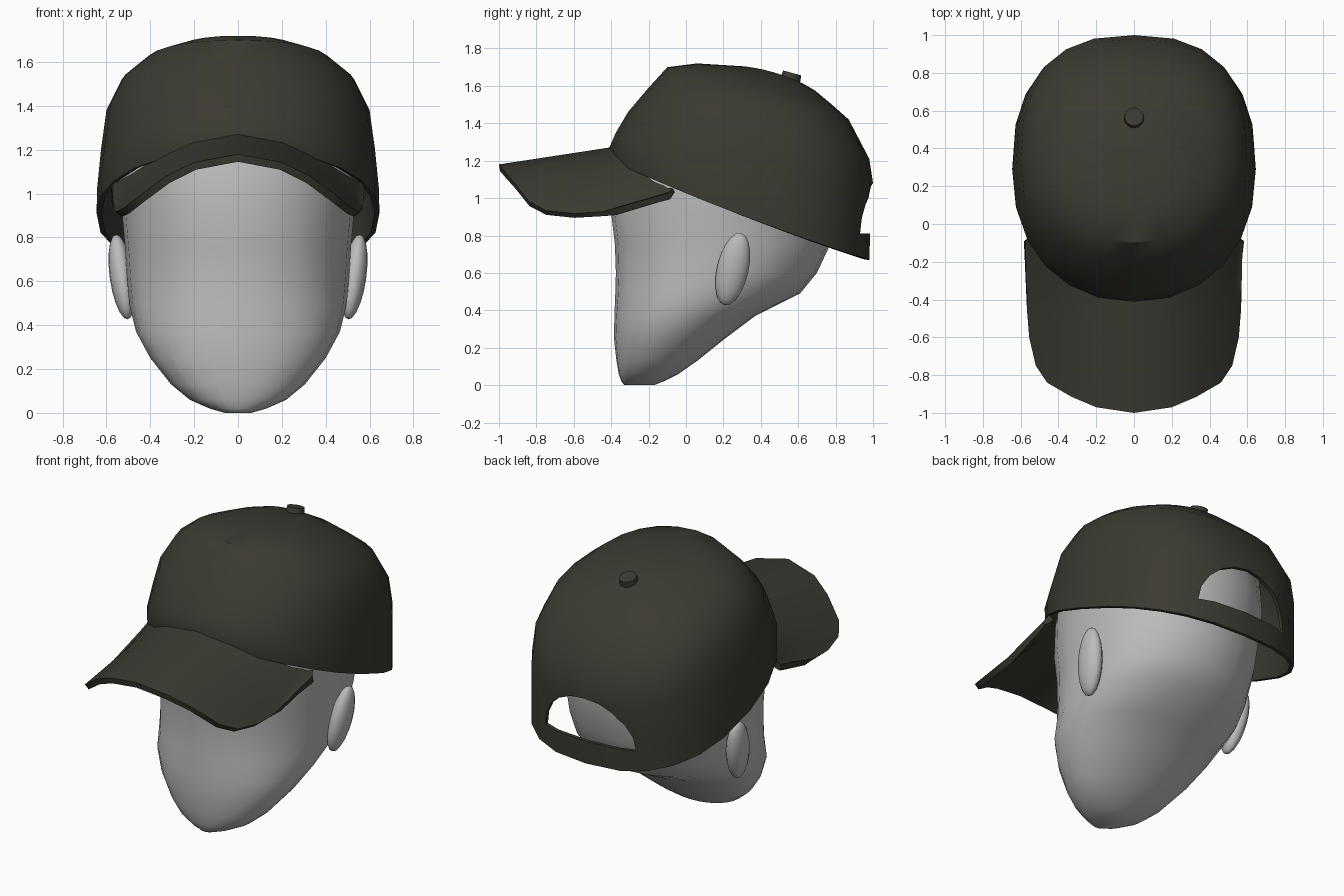
import bpy, bmesh, math
from mathutils import Matrix

if "Cube" in bpy.data.objects:
    bpy.data.objects.remove(bpy.data.objects["Cube"])


def material(name, rgb):
    m = bpy.data.materials.new(name)
    m.diffuse_color = (*rgb, 1)
    m.use_nodes = True
    m.node_tree.nodes["Principled BSDF"].inputs["Base Color"].default_value = m.diffuse_color
    return m


OLIVE = material("dark olive cloth", (0.044, 0.042, 0.031))
GREY = material("grey mannequin", (0.5, 0.5, 0.5))


def make_object(name, bm, mat):
    bmesh.ops.recalc_face_normals(bm, faces=bm.faces)
    me = bpy.data.meshes.new(name)
    bm.to_mesh(me)
    bm.free()
    me.materials.append(mat)
    ob = bpy.data.objects.new(name, me)
    bpy.context.collection.objects.link(ob)
    return ob


def activate(ob):
    bpy.ops.object.select_all(action='DESELECT')
    ob.select_set(True)
    bpy.context.view_layer.objects.active = ob


def smooth(ob, degrees=40):
    activate(ob)
    bpy.ops.object.shade_smooth_by_angle(angle=math.radians(degrees))


def apply_all(ob):
    activate(ob)
    for m in list(ob.modifiers):
        bpy.ops.object.modifier_apply(modifier=m.name)


def spow(v, e):
    return math.copysign(abs(v) ** (2 / e), v)


def ring(yf, zf, yb, zb, w, zs, n=24, ef=2.2, eb=2.5):
    """Rounded loop through a front, a side and a back point."""
    pts = []
    yc, s = (yf + yb) / 2, (yb - yf) / 2
    for i in range(n):
        a = 2 * math.pi * i / n
        e = ef if math.cos(a) > 0 else eb
        c = spow(math.cos(a), e)
        z = zs + (zf - zb) / 2 * c + ((zf + zb) / 2 - zs) * c * c
        pts.append((w * spow(math.sin(a), e), yc - s * c, z))
    return pts


def loft(rings, apex=None, bottom=False):
    bm = bmesh.new()
    loops = [[bm.verts.new(p) for p in r] for r in rings]
    n = len(loops[0])
    for lo, hi in zip(loops, loops[1:]):
        for i in range(n):
            j = (i + 1) % n
            bm.faces.new((lo[i], lo[j], hi[j], hi[i]))
    if apex:
        t = bm.verts.new(apex)
        for i in range(n):
            bm.faces.new((loops[-1][i], loops[-1][(i + 1) % n], t))
    if bottom:
        bm.faces.new(loops[0][::-1])
    return bm


# Head: z, front y, back y, half width
head_rings = [
    (0, -.33, -.17, .06), (.02, -.345, -.12, .13), (.06, -.36, -.04, .22),
    (.13, -.372, .06, .305), (.25, -.385, .21, .40), (.37, -.383, .37, .465),
    (.49, -.378, .61, .495), (.60, -.375, .70, .505), (.75, -.38, .77, .515),
    (.92, -.40, .80, .53), (1.1, -.375, .82, .545), (1.3, -.33, .80, .53),
    (1.45, -.20, .68, .46), (1.55, -.03, .50, .33), (1.6, .10, .35, .12)]
head = make_object("head", loft([ring(f, z, b, z, w, z, ef=2.2, eb=2.1)
                                 for z, f, b, w in head_rings],
                                (0, .22, 1.61), True), GREY)
smooth(head, 60)

# Ears: flattened, tilted ovals
for side, label in ((1, "left_ear"), (-1, "right_ear")):
    bm = bmesh.new()
    bmesh.ops.create_uvsphere(bm, u_segments=16, v_segments=10, radius=1)
    bm.transform(Matrix.Translation((side * .53, .25, .62))
                 @ Matrix.Rotation(side * .14, 4, 'Y')
                 @ Matrix.Rotation(-.22, 4, 'X')
                 @ Matrix.Diagonal((.055, .085, .2, 1)))
    smooth(make_object(label, bm, GREY), 60)

# Cap crown: tilted loops (front y, z, back y, z, half width, side z)
crown_rings = [
    (-.40, 1.20, .98, .67, .645, .91), (-.41, 1.27, .985, .82, .643, 1.02),
    (-.375, 1.35, 1.0, 1.08, .625, 1.20), (-.31, 1.46, .98, 1.21, .60, 1.38),
    (-.20, 1.59, .87, 1.42, .53, 1.52), (-.10, 1.70, .78, 1.50, .42, 1.60),
    (.06, 1.72, .69, 1.575, .28, 1.65), (.30, 1.705, .62, 1.615, .13, 1.675)]
crown = make_object("cap_crown", loft([ring(*r) for r in crown_rings],
                                      (0, .56, 1.64)), OLIVE)
sol = crown.modifiers.new("thickness", 'SOLIDIFY')
sol.thickness, sol.offset = .022, -1

# Arched opening above the back strap
arch = [(.31 * math.cos(math.pi * i / 10), .81 + .27 * math.sin(math.pi * i / 10))
        for i in range(11)]
cutter = make_object("opening_cutter",
                     loft([[(x, .75, z) for x, z in arch],
                           [(x, 1.2, z) for x, z in arch]], bottom=True), OLIVE)
bm = bmesh.new()
bm.from_mesh(cutter.data)
bmesh.ops.holes_fill(bm, edges=bm.edges, sides=0)
bmesh.ops.recalc_face_normals(bm, faces=bm.faces)
bm.to_mesh(cutter.data)
bm.free()
cutter.hide_render = True
cut = crown.modifiers.new("opening", 'BOOLEAN')
cut.operation, cut.object, cut.solver = 'DIFFERENCE', cutter, 'EXACT'
apply_all(crown)
bpy.data.objects.remove(cutter)
smooth(crown)

# Brim: curved sheet between the seam and the outer outline
outer = [(0, -1), (.2, -.97), (.33, -.915), (.46, -.84), (.52, -.75),
         (.555, -.6), (.567, -.45), (.575, -.1)]
inner = [(0, -.39), (.2, -.35), (.33, -.29), (.43, -.22), (.49, -.17),
         (.53, -.12), (.55, -.10), (.565, -.07)]


def brim_z(x, y):
    return 1.18 + .153 * (y + 1) + .6 * max(0, y + .4) ** 2 - 1.05 * x * x


columns = [(s * o[0], o[1], s * i[0], i[1])
           for s, ids in ((-1, range(7, 0, -1)), (1, range(8)))
           for o, i in ((outer[k], inner[k]) for k in ids)]
bm = bmesh.new()
grid = []
for ox, oy, ix, iy in columns:
    col = []
    for k in range(6):
        t = k / 5
        x, y = ix + (ox - ix) * t, iy + (oy - iy) * t
        col.append(bm.verts.new((x, y, brim_z(x, y))))
    grid.append(col)
for a, b in zip(grid, grid[1:]):
    for k in range(5):
        bm.faces.new((a[k], a[k + 1], b[k + 1], b[k]))
brim = make_object("cap_brim", bm, OLIVE)
if brim.data.polygons[0].normal.z < 0:
    brim.data.flip_normals()
sol = brim.modifiers.new("thickness", 'SOLIDIFY')
sol.thickness, sol.offset = .035, -1
apply_all(brim)
smooth(brim)

# Button on top
bm = bmesh.new()
bmesh.ops.create_cone(bm, cap_ends=True, segments=16, radius1=.056,
                      radius2=.05, depth=.06)
bm.transform(Matrix.Translation((0, .56, 1.64)) @ Matrix.Rotation(-.27, 4, 'X'))
smooth(make_object("cap_button", bm, OLIVE))
